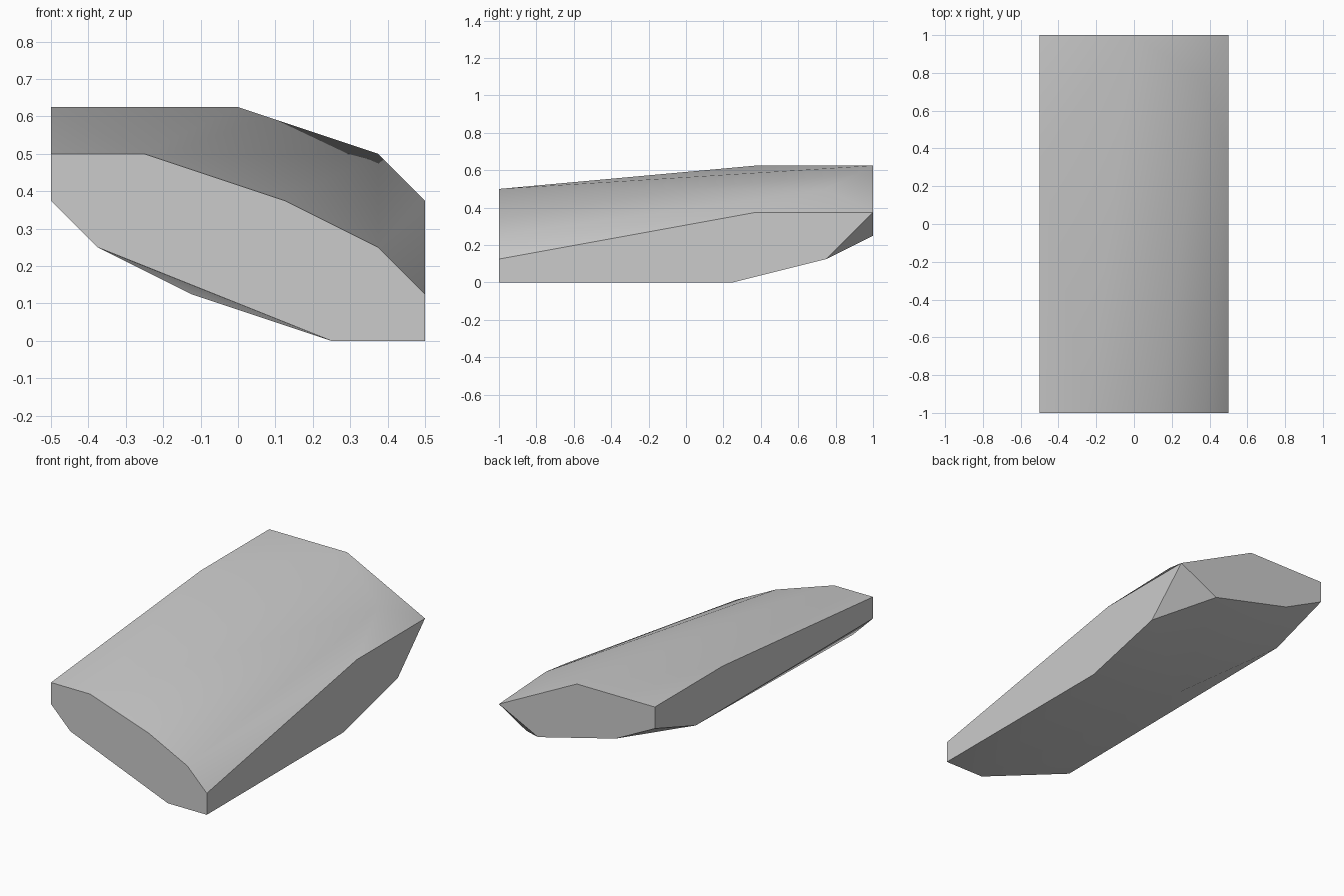
import bpy
import bmesh
import math

# Remove the default cube
cube = bpy.data.objects.get("Cube")
if cube:
    bpy.data.objects.remove(cube, do_unlink=True)

UNIT = 1 / 8  # every corner sits on a grid of eighths

# End outlines as (x, z), side corners as (y, z)
front_outline = [(-4, 3), (-4, 4), (-2, 4), (1, 3), (3, 2),
                 (4, 1), (4, 0), (2, 0), (-3, 2)]
back_outline = [(4, 3), (0, 5), (-4, 5), (-4, 4), (-2, 3), (2, 2)]
left_corners = [(3, 3), (6, 1), (2, 0)]
right_corners = [(3, 5), (5, 3)]
# Single corners that round the upper back and the underside
extra_corners = [(3, 6, 4), (-1, 2, 1)]

corners = [(x, -8, z) for x, z in front_outline]
corners += [(x, 8, z) for x, z in back_outline]
corners += [(4, y, z) for y, z in left_corners]
corners += [(-4, y, z) for y, z in right_corners]
corners += extra_corners

# Wrap the corners in a faceted skin and merge the flat facets
bm = bmesh.new()
for corner in corners:
    bm.verts.new([c * UNIT for c in corner])
bmesh.ops.convex_hull(bm, input=bm.verts[:])
loose = [v for v in bm.verts if not v.link_faces]
bmesh.ops.delete(bm, geom=loose, context='VERTS')
bmesh.ops.dissolve_limit(bm, angle_limit=math.radians(0.5),
                         verts=bm.verts[:], edges=bm.edges[:])
bmesh.ops.recalc_face_normals(bm, faces=bm.faces[:])

mesh = bpy.data.meshes.new("sloped_slab")
bm.to_mesh(mesh)
bm.free()
slab = bpy.data.objects.new("sloped_slab", mesh)
bpy.context.collection.objects.link(slab)

# Plain grey colour
grey = bpy.data.materials.new("light_grey")
grey.use_nodes = True
colour = (0.6, 0.6, 0.6, 1)
grey.diffuse_color = colour
grey.node_tree.nodes["Principled BSDF"].inputs["Base Color"].default_value = colour
mesh.materials.append(grey)

# Smooth the gentle bends, keep the ends and sides crisp
bpy.ops.object.select_all(action='DESELECT')
slab.select_set(True)
bpy.context.view_layer.objects.active = slab
bpy.ops.object.shade_smooth_by_angle(angle=math.radians(30))
